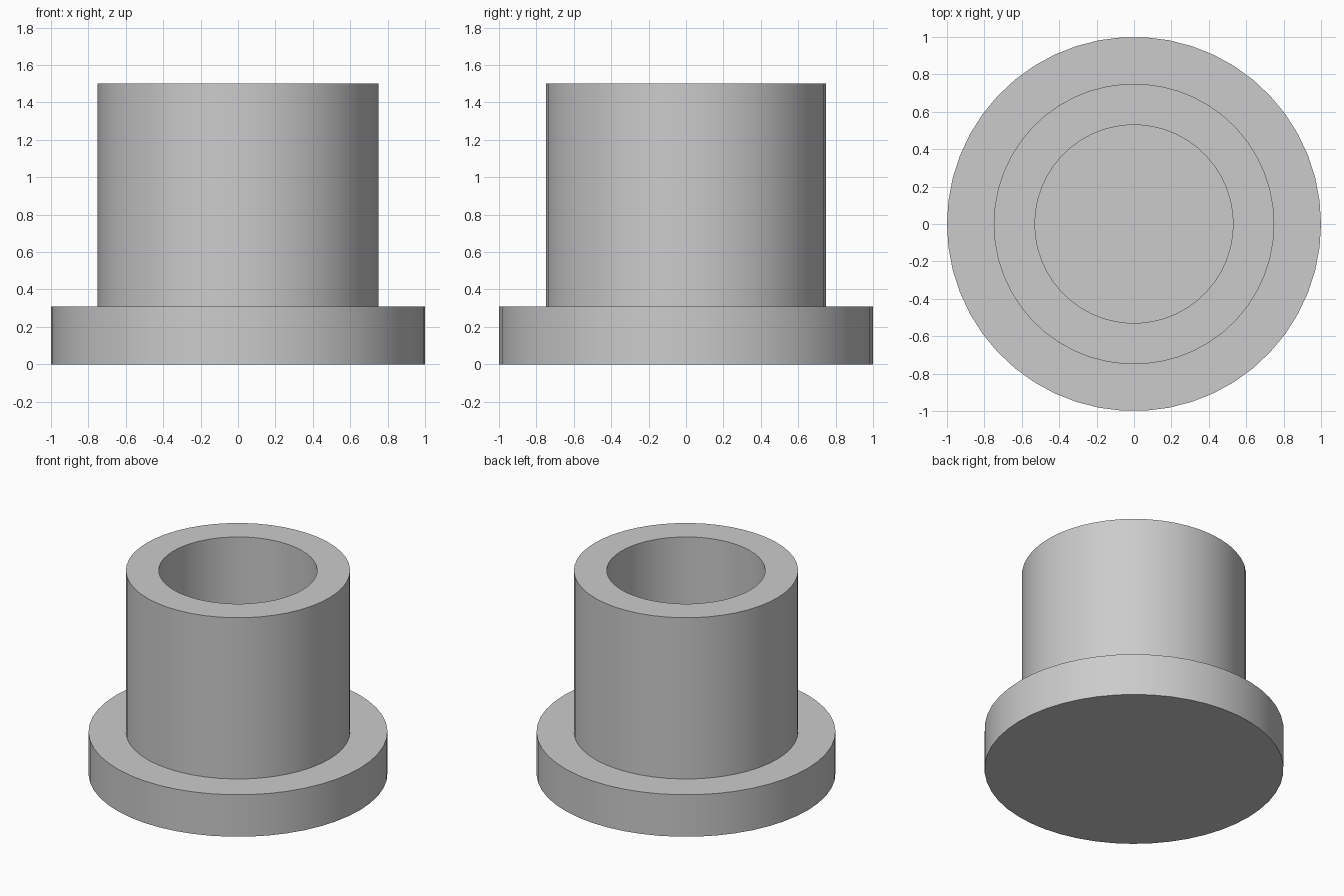
import bpy
import bmesh
import math

if "Cube" in bpy.data.objects:
    bpy.data.objects.remove(bpy.data.objects["Cube"])

gray = bpy.data.materials.new("plain_gray")
gray.use_nodes = True
color = (0.6, 0.6, 0.6, 1)
gray.diffuse_color = color
gray.node_tree.nodes["Principled BSDF"].inputs["Base Color"].default_value = color

SEGMENTS = 50
# Radius and height along the outside, over the rim and down the blind bore
FLANGE_R, SLEEVE_R, BORE_R = 1.0, 0.75, 0.53
FLANGE_TOP, SLEEVE_TOP = 0.31, 1.5
profile = [(FLANGE_R, 0), (FLANGE_R, FLANGE_TOP), (SLEEVE_R, FLANGE_TOP),
           (SLEEVE_R, SLEEVE_TOP), (BORE_R, SLEEVE_TOP), (BORE_R, FLANGE_TOP)]

# Flanged sleeve: rings joined by walls, closed at the base and the bore floor
bm = bmesh.new()
rings = []
for radius, z in profile:
    angles = [2 * math.pi * i / SEGMENTS for i in range(SEGMENTS)]
    rings.append([bm.verts.new((radius * math.cos(a), radius * math.sin(a), z))
                  for a in angles])
for low, high in zip(rings, rings[1:]):
    for i in range(SEGMENTS):
        j = (i + 1) % SEGMENTS
        bm.faces.new((low[i], low[j], high[j], high[i]))
bm.faces.new(rings[0][::-1])
bm.faces.new(rings[-1])
bmesh.ops.recalc_face_normals(bm, faces=bm.faces)

mesh = bpy.data.meshes.new("flanged_sleeve")
bm.to_mesh(mesh)
bm.free()
mesh.materials.append(gray)
sleeve = bpy.data.objects.new("flanged_sleeve", mesh)
bpy.context.collection.objects.link(sleeve)

# Smooth round walls with crisp rims
bpy.ops.object.select_all(action="DESELECT")
sleeve.select_set(True)
bpy.context.view_layer.objects.active = sleeve
bpy.ops.object.shade_smooth_by_angle(angle=math.radians(30))
